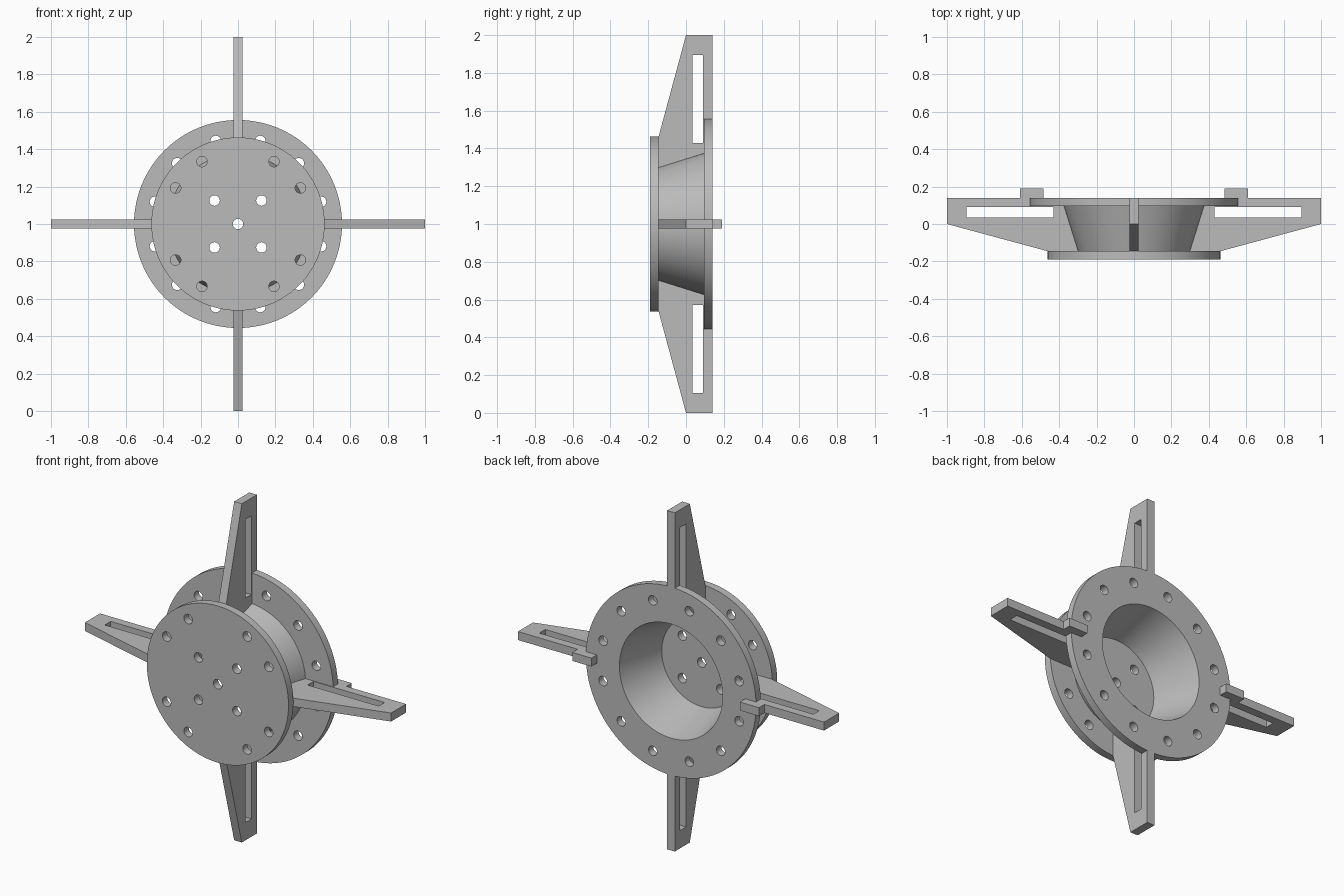
import bpy, bmesh, math
from mathutils import Matrix, Vector

if "Cube" in bpy.data.objects:
    bpy.data.objects.remove(bpy.data.objects["Cube"], do_unlink=True)

GREY = (0.5, 0.5, 0.5, 1)
mat = bpy.data.materials.new("plain_grey")
mat.use_nodes = True
mat.diffuse_color = GREY
mat.node_tree.nodes["Principled BSDF"].inputs["Base Color"].default_value = GREY

CENTRE = Vector((0, 0, 1))
HALF = 0.025          # half thickness of the arms
HOLE = 0.028          # bolt hole radius
FRONT, PLATE, RIM, BACK = -0.19, -0.145, 0.095, 0.14


def make_object(name, bm):
    bmesh.ops.recalc_face_normals(bm, faces=bm.faces)
    mesh = bpy.data.meshes.new(name)
    bm.to_mesh(mesh)
    bm.free()
    mesh.materials.append(mat)
    obj = bpy.data.objects.new(name, mesh)
    bpy.context.collection.objects.link(obj)
    return obj


def add_box(bm, low, high):
    low, high = Vector(low), Vector(high)
    matrix = Matrix.Translation((low + high) / 2) @ Matrix.Diagonal((high - low).to_4d())
    bmesh.ops.create_cube(bm, size=1, matrix=matrix)


def select_only(obj):
    bpy.ops.object.select_all(action="DESELECT")
    obj.select_set(True)
    bpy.context.view_layer.objects.active = obj


def cut(obj, cutter):
    cutter.hide_render = True
    mod = obj.modifiers.new("cut", "BOOLEAN")
    mod.operation, mod.solver, mod.object = "DIFFERENCE", "EXACT", cutter
    select_only(obj)
    bpy.ops.object.modifier_apply(modifier=mod.name)
    bpy.data.objects.remove(cutter, do_unlink=True)


# Hub: front plate, hollow cone and rear flange, turned from one profile
profile = [(0, FRONT), (0.463, FRONT), (0.463, PLATE), (0.30, PLATE), (0.375, RIM),
           (0.556, RIM), (0.556, BACK), (0.337, BACK), (0.26, PLATE), (0, PLATE)]
bm = bmesh.new()
verts = [bm.verts.new((r, y, 1)) for r, y in profile]
edges = [bm.edges.new(pair) for pair in zip(verts, verts[1:])]
bmesh.ops.spin(bm, geom=verts + edges, cent=CENTRE, axis=(0, 1, 0),
               angle=math.tau, steps=96, use_duplicate=False)
bmesh.ops.remove_doubles(bm, verts=bm.verts, dist=0.0005)
hub = make_object("hub", bm)

# Bolt holes: two rings in the plate, one in the flange, one in the middle
holes = [(0, 0, PLATE)]
holes += [(0.177, a, PLATE) for a in range(45, 360, 90)]
holes += [(0.385, a, PLATE) for a in range(0, 360, 30) if a % 90]
holes += [(0.46, a, BACK) for a in range(15, 360, 30)]
bm = bmesh.new()
for radius, angle, y in holes:
    a = math.radians(angle)
    place = Matrix.Translation((radius * math.cos(a), y - 0.0225, 1 + radius * math.sin(a)))
    bmesh.ops.create_cone(bm, cap_ends=True, segments=24, radius1=HOLE, radius2=HOLE,
                          depth=0.08, matrix=place @ Matrix.Rotation(math.pi / 2, 4, "X"))
cut(hub, make_object("hole_cutter", bm))
select_only(hub)
bpy.ops.object.shade_smooth_by_angle(angle=math.radians(30))

# Arms: tapered slotted plates rooted in the cone wall
outline = [(0.285, PLATE), (0.463, PLATE), (1, 0), (1, BACK),
           (0.554, BACK), (0.554, 0.097), (0.36, 0.097)]
for name, angle in (("left_arm", 0), ("top_arm", -90), ("right_arm", 180), ("bottom_arm", 90)):
    bm = bmesh.new()
    face = bm.faces.new([bm.verts.new((x, y, -HALF)) for x, y in outline])
    grown = bmesh.ops.extrude_face_region(bm, geom=[face])["geom"]
    bmesh.ops.translate(bm, vec=(0, 0, 2 * HALF),
                        verts=[v for v in grown if isinstance(v, bmesh.types.BMVert)])
    arm = make_object(name, bm)
    bm = bmesh.new()
    add_box(bm, (0.43, 0.035, -0.1), (0.895, 0.09, 0.1))
    cut(arm, make_object("slot_cutter", bm))
    arm.data.transform(Matrix.Translation(CENTRE) @ Matrix.Rotation(math.radians(angle), 4, "Y"))

# Locating tabs behind the two side arms
for name, side in (("left_tab", 1), ("right_tab", -1)):
    bm = bmesh.new()
    add_box(bm, (side * 0.5475 - 0.0625, BACK, 1 - HALF), (side * 0.5475 + 0.0625, 0.19, 1 + HALF))
    make_object(name, bm)
